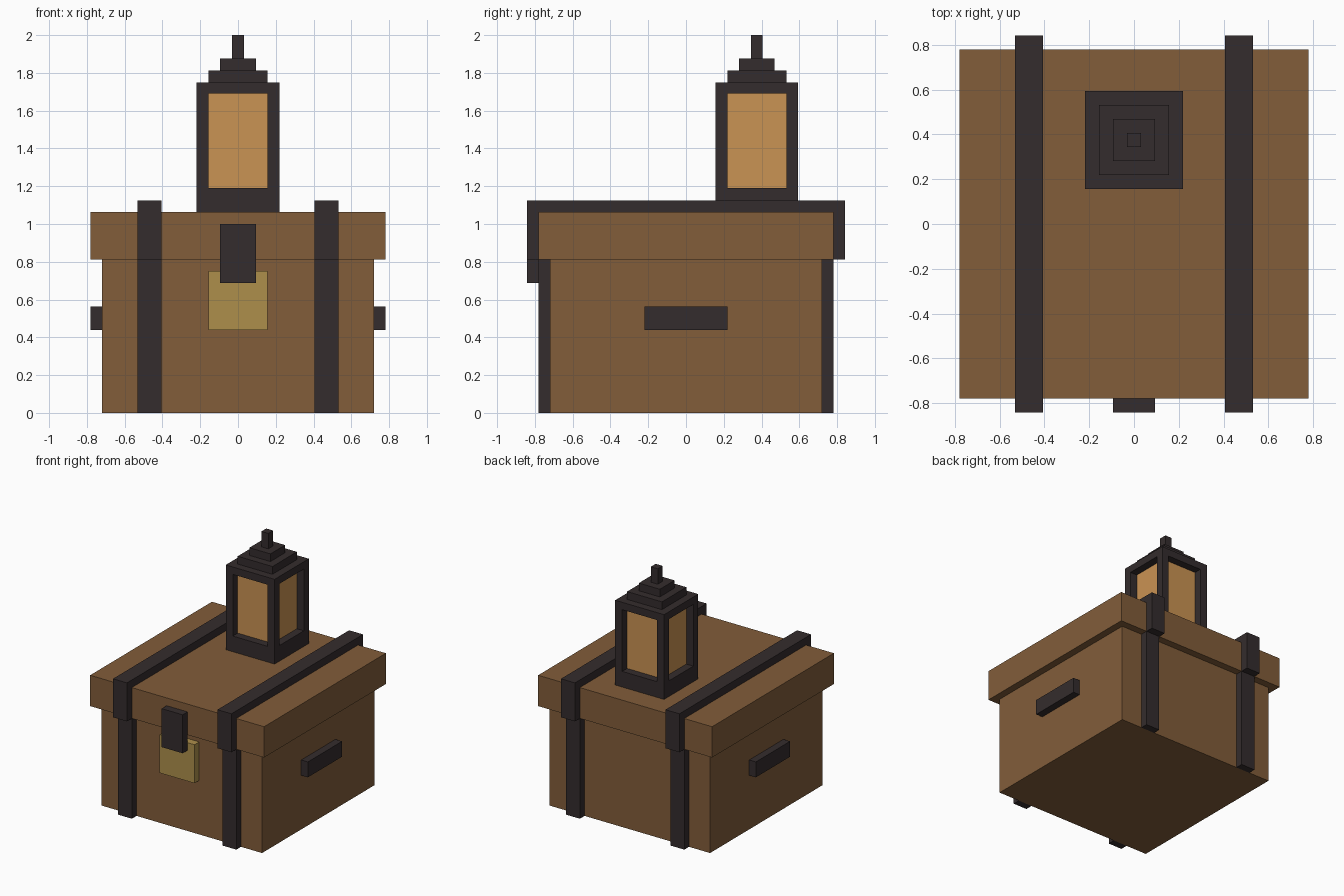
import bpy
import bmesh

default = bpy.data.objects.get("Cube")
if default:
    bpy.data.objects.remove(default, do_unlink=True)


def make_material(name, rgb):
    """Flat material from display RGB (0-255), stored as linear values."""
    linear = [((c / 255 + 0.055) / 1.055) ** 2.4 for c in rgb] + [1.0]
    mat = bpy.data.materials.new(name)
    mat.use_nodes = True
    mat.diffuse_color = linear
    bsdf = mat.node_tree.nodes["Principled BSDF"]
    bsdf.inputs["Base Color"].default_value = linear
    bsdf.inputs["Roughness"].default_value = 0.9
    return mat


wood = make_material("brown wood", (130, 93, 58))
iron = make_material("dark iron", (52, 44, 45))
brass = make_material("dull brass", (174, 143, 75))
glow = make_material("amber glass", (202, 147, 83))


def finish(name, bm, mat):
    bmesh.ops.recalc_face_normals(bm, faces=bm.faces)
    mesh = bpy.data.meshes.new(name)
    bm.to_mesh(mesh)
    bm.free()
    mesh.materials.append(mat)
    obj = bpy.data.objects.new(name, mesh)
    bpy.context.collection.objects.link(obj)
    return obj


def boxes(name, mat, *ranges):
    """One object made of boxes, each given as (x0, x1), (y0, y1), (z0, z1)."""
    bm = bmesh.new()
    for box in ranges:
        for v in bmesh.ops.create_cube(bm, size=1)["verts"]:
            v.co = [lo if c < 0 else hi for c, (lo, hi) in zip(v.co, box)]
    return finish(name, bm, mat)


def extruded(name, mat, profile, x0, x1):
    """Extrude a (y, z) outline from x0 to x1."""
    bm = bmesh.new()
    face = bm.faces.new([bm.verts.new((x0, y, z)) for y, z in profile])
    result = bmesh.ops.extrude_face_region(bm, geom=[face])
    for item in result["geom"]:
        if isinstance(item, bmesh.types.BMVert):
            item.co.x = x1
    return finish(name, bm, mat)


# Main dimensions
BODY, LID, STRAP = 0.72, 0.78, 0.843
SEAM, LID_TOP, STRAP_TOP = 0.813, 1.063, 1.125

# Chest body and overhanging lid
boxes("chest_body", wood, ((-BODY, BODY), (-BODY, BODY), (0, SEAM)))
boxes("chest_lid", wood, ((-LID, LID), (-LID, LID), (SEAM, LID_TOP)))

# Straps: a bridge over the lid, and uprights on the front and back of the body
bridge = [(-STRAP, SEAM), (-STRAP, STRAP_TOP), (STRAP, STRAP_TOP), (STRAP, SEAM),
          (LID, SEAM), (LID, LID_TOP), (-LID, LID_TOP), (-LID, SEAM)]
for side, sign in (("left", 1), ("right", -1)):
    x0, x1 = sorted((sign * 0.406, sign * 0.531))
    extruded(f"{side}_lid_strap", iron, bridge, x0, x1)
    boxes(f"{side}_body_straps", iron,
          ((x0, x1), (-LID, -BODY), (0, SEAM)),
          ((x0, x1), (BODY, LID), (0, SEAM)))
    # Side handle
    boxes(f"{side}_handle", iron,
          (sorted((sign * BODY, sign * LID)), (-0.219, 0.219), (0.438, 0.563)))

# Lock plate and hasp
boxes("lock_plate", brass, ((-0.156, 0.156), (-LID, -BODY), (0.438, 0.75)))
boxes("lock_hasp", iron, ((-0.094, 0.094), (-STRAP, -LID), (0.688, 1.0)))

# Lantern standing on the rear of the lid
CENTRE_Y = 0.375
OUTER, INNER = 0.219, 0.156
SILL, HEAD, ROOF = 1.19, 1.69, 1.75


def tier(half, z0, z1):
    return (-half, half), (CENTRE_Y - half, CENTRE_Y + half), (z0, z1)


posts = [(sorted((sx * INNER, sx * OUTER)),
          sorted((CENTRE_Y + sy * INNER, CENTRE_Y + sy * OUTER)),
          (SILL, HEAD))
         for sx in (-1, 1) for sy in (-1, 1)]
boxes("lantern_frame", iron, tier(OUTER, LID_TOP, SILL), tier(OUTER, HEAD, ROOF), *posts)
boxes("lantern_glass", glow, tier(INNER, SILL, HEAD))
boxes("lantern_roof", iron, tier(INNER, ROOF, 1.813), tier(0.094, 1.813, 1.875))
boxes("lantern_finial", iron, tier(0.031, 1.875, 2.0))
